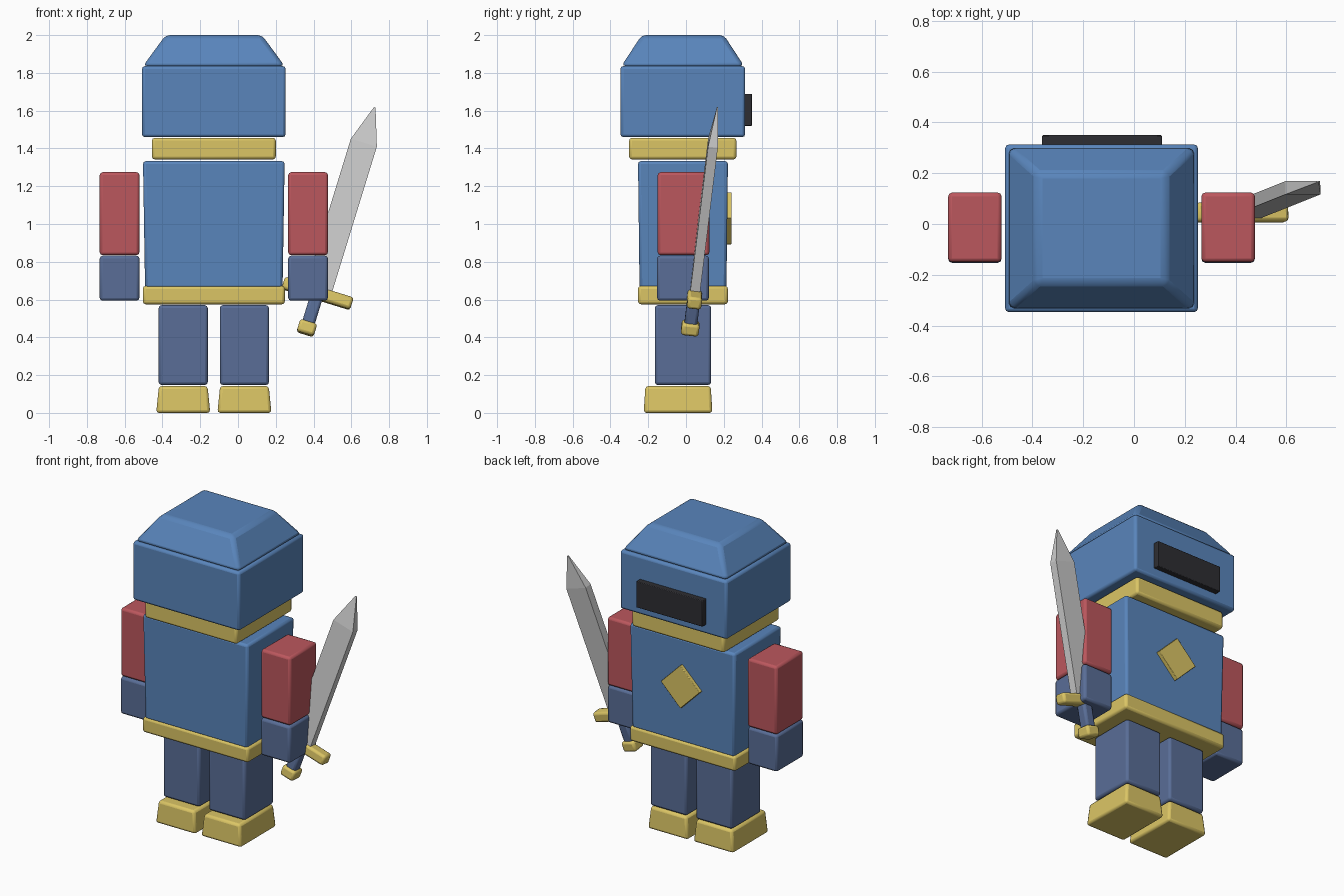
import bpy
from math import radians
from mathutils import Matrix, Vector

if "Cube" in bpy.data.objects:
    bpy.data.objects.remove(bpy.data.objects["Cube"])


def material(name, rgb):
    m = bpy.data.materials.new(name)
    m.diffuse_color = (*rgb, 1)
    m.use_nodes = True
    m.node_tree.nodes["Principled BSDF"].inputs["Base Color"].default_value = m.diffuse_color
    return m


blue = material("blue", (0.10, 0.235, 0.50))
navy = material("navy", (0.10, 0.155, 0.31))
red = material("red", (0.50, 0.095, 0.11))
gold = material("gold", (0.71, 0.56, 0.13))
black = material("black", (0.027, 0.027, 0.032))

CX, CY = -0.128, -0.017   # body centre line


def block(name, mat, x, y, z, top=None, bevel=0.015, frame=None):
    """Rounded box from (min, max) ranges; top = x/y scale of its upper face."""
    mid = Vector([(r[0] + r[1]) / 2 for r in (x, y, z)])
    size = [r[1] - r[0] for r in (x, y, z)]
    bpy.ops.mesh.primitive_cube_add(size=1)
    ob = bpy.context.object
    ob.name = name
    for v in ob.data.vertices:
        if top and v.co.z > 0:
            v.co.x *= top[0]
            v.co.y *= top[1]
        v.co = Vector([c * s for c, s in zip(v.co, size)]) + mid
    if frame:
        ob.matrix_world = frame
    if mat:
        ob.data.materials.append(mat)
    if bevel:
        mod = ob.modifiers.new("Bevel", 'BEVEL')
        mod.width = bevel
        mod.segments = 2
        bpy.ops.object.shade_smooth_by_angle(angle=radians(30))
    return ob


def around(c, half):
    return (c - half, c + half)


# Helmet, crown, visor
block("helmet", blue, around(CX, 0.38), around(CY, 0.33), (1.46, 1.836))
block("helmet_crown", blue, around(CX, 0.375), around(CY, 0.325), (1.836, 2.0),
      top=(0.68, 0.67), bevel=0.022)
block("visor", black, around(-0.126, 0.236), (0.28, 0.35), (1.52, 1.688), bevel=0.004)

# Collar, torso, belt
block("collar", gold, around(CX, 0.328), around(CY, 0.284), (1.342, 1.456))
block("torso", blue, around(CX, 0.364), around(-0.016, 0.23), (0.66, 1.333), top=(1.03, 1.035))
block("belt", gold, around(CX, 0.376), around(-0.016, 0.238), (0.575, 0.672))

# Diamond emblem on the back
block("back_emblem", gold, around(0, 0.098), around(0, 0.02), around(0, 0.098), bevel=0.003,
      frame=Matrix.Translation((CX, 0.222, 1.03)) @ Matrix.Rotation(radians(45), 4, 'Y'))

# Mirrored limbs
for side, s in (("left", -1), ("right", 1)):
    arm_x = around(CX + s * 0.499, 0.105)
    block(side + "_upper_arm", red, arm_x, around(-0.013, 0.137), (0.835, 1.274))
    block(side + "_forearm", navy, arm_x, around(-0.016, 0.137), (0.594, 0.832))
    leg_x = CX + s * 0.162
    block(side + "_leg", navy, around(leg_x, 0.13), around(-0.016, 0.149), (0.148, 0.57))
    block(side + "_foot", gold, around(leg_x, 0.143), around(-0.042, 0.182), (0, 0.142),
          top=(0.9, 0.95))

# Sword frame: z along the blade, x along the guard
axis = Vector((0.3077, 0.123, 1)).normalized()
ya = axis.cross(Vector((1, 0, -0.3077))).normalized()
xa = ya.cross(axis)
frame = Matrix.Translation((0.421, 0.045, 0.633)) @ Matrix((xa, ya, axis)).transposed().to_4x4()

# Sword
block("sword_guard", gold, around(0, 0.19), around(0, 0.038), around(0, 0.033), frame=frame)
block("sword_grip", navy, around(0, 0.034), around(0, 0.034), (-0.18, -0.02), frame=frame)
block("sword_pommel", gold, around(0, 0.047), around(0, 0.047), (-0.227, -0.16), frame=frame)
block("sword_blade", None, around(0, 0.072), around(0, 0.026), (0.02, 0.837),
      bevel=0, frame=frame)
block("sword_tip", None, around(0, 0.072), around(0, 0.026), (0.837, 1.037),
      top=(0.06, 0.1), bevel=0, frame=frame)
